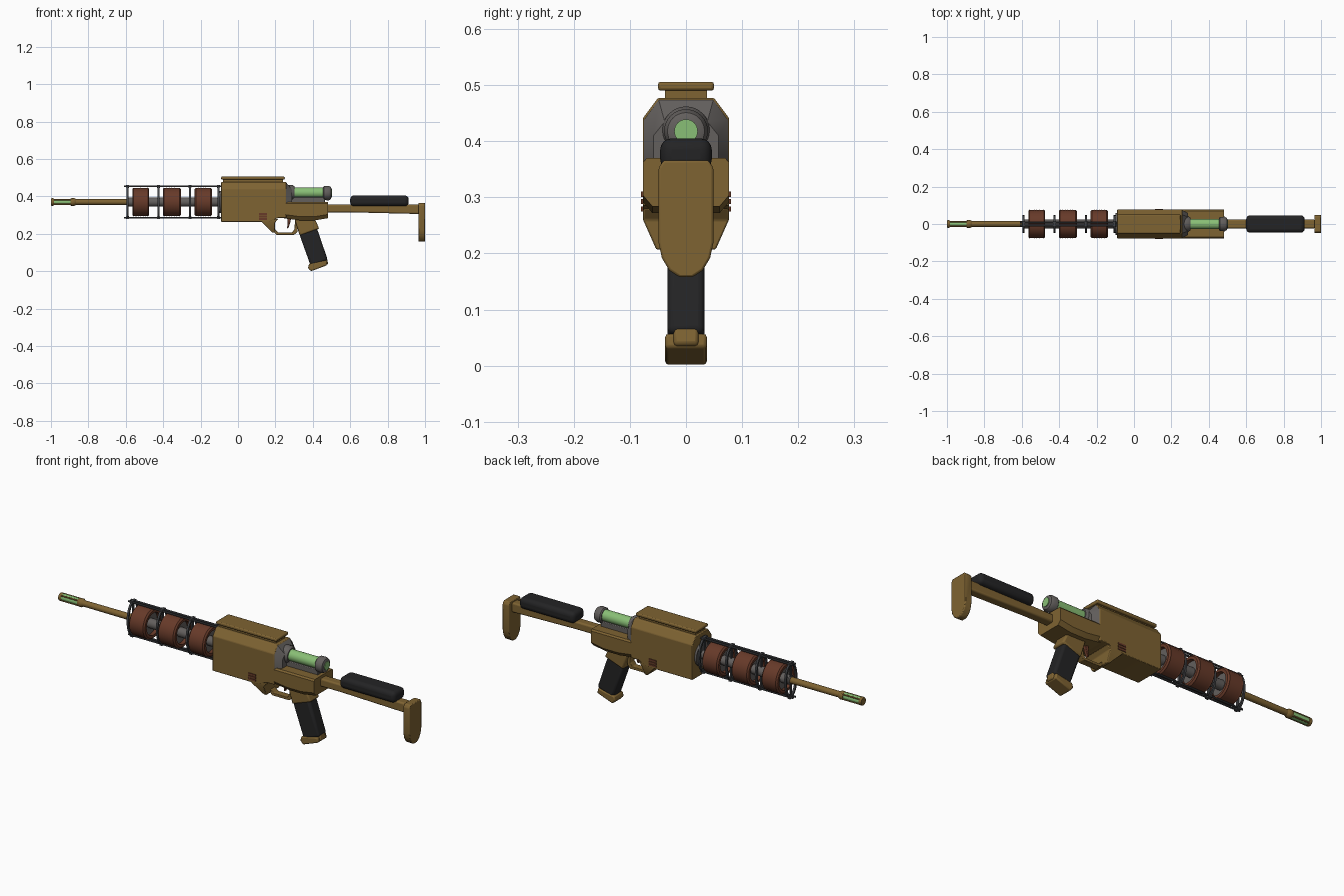
import bpy, bmesh, math
from mathutils import Vector

if "Cube" in bpy.data.objects:
    bpy.data.objects.remove(bpy.data.objects["Cube"])


def mat(name, r, g, b):
    m = bpy.data.materials.new(name)
    m.diffuse_color = (r, g, b, 1)
    m.use_nodes = True
    m.node_tree.nodes["Principled BSDF"].inputs["Base Color"].default_value = m.diffuse_color
    return m


BRASS = mat("brass", 0.21, 0.125, 0.032)
COPPER = mat("copper", 0.135, 0.042, 0.022)
GREY = mat("grey_metal", 0.125, 0.115, 0.11)
DARK = mat("dark_metal", 0.055, 0.057, 0.062)
BLACK = mat("black_rubber", 0.017, 0.017, 0.018)
GREEN = mat("glow_green", 0.25, 0.52, 0.18)


def finish(name, bm, m, bevel=0, segs=2, angle=35):
    bmesh.ops.recalc_face_normals(bm, faces=bm.faces)
    me = bpy.data.meshes.new(name)
    bm.to_mesh(me)
    bm.free()
    ob = bpy.data.objects.new(name, me)
    bpy.context.collection.objects.link(ob)
    me.materials.append(m)
    bpy.ops.object.select_all(action='DESELECT')
    ob.select_set(True)
    bpy.context.view_layer.objects.active = ob
    bpy.ops.object.shade_smooth_by_angle(angle=math.radians(angle))
    if bevel:
        b = ob.modifiers.new("bevel", 'BEVEL')
        b.width, b.segments, b.limit_method = bevel, segs, 'ANGLE'
    return ob


def loft(name, sections, m, bevel=0, segs=2, closed=False):
    """Skin a series of equal-length point loops."""
    bm = bmesh.new()
    rings = [[bm.verts.new(p) for p in s] for s in sections]
    n = len(rings[0])
    pairs = list(zip(rings, rings[1:]))
    if closed:
        pairs.append((rings[-1], rings[0]))
    for a, b in pairs:
        for i in range(n):
            j = (i + 1) % n
            bm.faces.new((a[i], a[j], b[j], b[i]))
    if not closed:
        bm.faces.new(rings[0])
        bm.faces.new(rings[-1])
    return finish(name, bm, m, bevel, segs)


def slab(name, pts, hw, m, bevel=0, segs=2):
    """Side profile (x, z) extruded across y."""
    return loft(name, [[(x, y, z) for x, z in pts] for y in (-hw, hw)], m, bevel, segs)


def box(name, x0, x1, hw, z0, z1, m, bevel=0, segs=2, y=0):
    ob = slab(name, [(x0, z0), (x1, z0), (x1, z1), (x0, z1)], hw, m, bevel, segs)
    ob.location.y = y
    return ob


def lathe(name, prof, zc, m, y=0, n=32, closed=False):
    """Profile (x, radius) spun round an x-parallel axis."""
    t = [2 * math.pi * i / n for i in range(n)]
    return loft(name, [[(x, y + r * math.cos(a), zc + r * math.sin(a)) for a in t]
                       for x, r in prof], m, closed=closed)


AX = 0.37  # barrel axis height

# muzzle with green core, prongs and tip ring
lathe("muzzle_glow", [(-0.995, 0.017), (-0.885, 0.017)], AX, GREEN, n=20)
lathe("muzzle_tip", [(-1, 0.012), (-1, 0.019), (-0.992, 0.021), (-0.985, 0.019)], AX, BRASS, n=20)
lathe("muzzle_collar", [(-0.895, 0.018), (-0.89, 0.021), (-0.875, 0.021), (-0.865, 0.015)], AX, BRASS, n=20)
for i in range(4):
    a = math.pi / 4 + i * math.pi / 2
    lathe("muzzle_prong", [(-0.99, 0.004), (-0.885, 0.004)], AX + 0.017 * math.sin(a), BRASS,
          y=0.017 * math.cos(a), n=8)

# barrel and core
lathe("barrel", [(-0.88, 0.015), (-0.58, 0.016)], AX, BRASS, n=24)
lathe("coil_core", [(-0.595, 0.018), (-0.59, 0.024), (-0.08, 0.024)], AX, GREY)

# three hollow ribbed coils on recessed spools
for x0, x1 in ((-0.565, -0.475), (-0.402, -0.306), (-0.232, -0.14)):
    prof = [(x0, 0.056), (x0, 0.069), (x0 + 0.007, 0.0765)]
    step = (x1 - x0 - 0.014) / 12
    for k in range(1, 12):
        prof.append((x0 + 0.007 + k * step, 0.0765 if k % 2 == 0 else 0.0745))
    prof += [(x1 - 0.007, 0.0765), (x1, 0.069), (x1, 0.056)]
    lathe("coil", prof, AX, COPPER, n=40, closed=True)
    lathe("coil_spool", [(x0 + 0.02, 0.057), (x1 - 0.02, 0.057)], AX, GREY)

# cage hoops, clamps and rods
for x in (-0.59, -0.425, -0.257, -0.105):
    secs = []
    for i in range(32):
        a = 2 * math.pi * i / 32
        c, s = math.cos(a), math.sin(a)
        secs.append([(x + dx, c * (0.042 + d), AX + s * (0.083 + d))
                     for dx, d in ((-.005, -.005), (.005, -.005), (.005, .005), (-.005, .005))])
    loft("cage_hoop", secs, DARK, closed=True)
    for s in (1, -1):
        z = AX + s * 0.084
        box("cage_clamp", x - 0.008, x + 0.008, 0.016, z - 0.008, z + 0.008, DARK, 0.002)
    box("cage_strut", x - 0.004, x + 0.004, 0.006, AX - 0.082, AX + 0.082, DARK)
for s in (1, -1):
    for y in (-0.009, 0.009):
        lathe("cage_rod", [(-0.61, 0.005), (-0.08, 0.005)], AX + s * 0.084, DARK, y=y, n=10)


# main receiver: chamfered section skinned along x
def body_section(x, zt, zb, top=0.05, wide=0.077, shoulder=0.036):
    half = [(wide, zb), (wide, zt - shoulder), (top, zt)]
    return [(x, y, z) for y, z in half] + [(x, -y, z) for y, z in reversed(half)]


loft("receiver", [body_section(-0.09, 0.477, 0.264), body_section(0.165, 0.477, 0.264),
                  body_section(0.215, 0.477, 0.285), body_section(0.258, 0.477, 0.285)], BRASS, 0.003)
loft("receiver_rear_slope", [body_section(0.257, 0.475, 0.366, 0.049, 0.075),
                             body_section(0.29, 0.435, 0.366, 0.038, 0.058, 0.025)], GREY)
lathe("receiver_front_ring", [(-0.1, 0.05), (-0.1, 0.06), (-0.085, 0.06)], AX, GREY)

# top lid
box("lid_neck", -0.08, 0.24, 0.037, 0.47, 0.495, BRASS)
box("lid", -0.09, 0.25, 0.05, 0.49, 0.506, BRASS, 0.005)

# rear lower housing
loft("rear_housing", [[(x, y, z) for y, z in ((0.06, zb), (0.077, zb + 0.02), (0.077, 0.362), (0.07, 0.37),
                                              (-0.07, 0.37), (-0.077, 0.362), (-0.077, zb + 0.02), (-0.06, zb))]
                      for x, zb in ((0.24, 0.284), (0.33, 0.272), (0.41, 0.272), (0.482, 0.284))], BRASS)

# flared wedge in front of the trigger
loft("guard_wedge", [[(x0, -w, z), (x1, -w, z), (x1, w, z), (x0, w, z)]
                     for x0, x1, w, z in ((0.115, 0.215, 0.0765, 0.28), (0.13, 0.198, 0.0765, 0.26),
                                          (0.182, 0.196, 0.053, 0.207))], BRASS, 0.003)

# trigger guard loop
outer = [(0.17, 0.23), (0.205, 0.195), (0.3, 0.195), (0.318, 0.21), (0.325, 0.28)]
inner = [(0.305, 0.28), (0.302, 0.225), (0.29, 0.208), (0.215, 0.208), (0.19, 0.23)]
slab("trigger_guard", outer + inner, 0.018, BRASS, 0.002)
slab("trigger", [(0.262, 0.29), (0.285, 0.29), (0.278, 0.255), (0.268, 0.228), (0.262, 0.23), (0.266, 0.255)],
     0.008, COPPER, 0.002)

# side vents
for y in (-0.077, 0.077):
    for k in range(3):
        z = 0.275 + k * 0.013
        box("side_vent", 0.112, 0.155, 0.003, z, z + 0.009, COPPER, y=y)

# pistol grip
slab("grip_mount", [(0.3, 0.29), (0.33, 0.19), (0.435, 0.228), (0.405, 0.29)], 0.037, BRASS, 0.008)
slab("grip", [(0.328, 0.198), (0.39, 0.025), (0.48, 0.06), (0.42, 0.235)], 0.033, BLACK, 0.012, 3)
slab("grip_base", [(0.374, 0.018), (0.39, 0.0), (0.476, 0.032), (0.472, 0.058), (0.38, 0.04)],
     0.037, BRASS, 0.006)
slab("grip_heel", [(0.45, 0.025), (0.482, 0.038), (0.476, 0.07), (0.45, 0.06)], 0.022, BRASS, 0.006)

# green energy cell with end cap and cradle
CZ = 0.42
lathe("energy_cell", [(0.27, 0.028), (0.47, 0.028)], CZ, GREEN)
lathe("cell_collar", [(0.265, 0.042), (0.29, 0.042), (0.302, 0.034)], CZ, GREY)
lathe("cell_cap", [(0.455, 0.032), (0.46, 0.038), (0.485, 0.039), (0.496, 0.033), (0.5, 0.024)], CZ - 0.002, GREY)
lathe("cell_cap_light", [(0.495, 0.021), (0.503, 0.021)], CZ - 0.002, GREEN)
box("cell_cradle", 0.28, 0.465, 0.022, 0.366, 0.396, GREY, 0.003)

# stock tube, cheek pad and butt plate
slab("stock_tube", [(0.47, 0.315), (0.6, 0.315), (0.97, 0.306), (0.97, 0.356), (0.47, 0.356)], 0.023, BRASS, 0.008, 3)
box("cheek_pad", 0.6, 0.912, 0.046, 0.348, 0.405, BLACK, 0.02, 4)
right = [(0.049, 0.352), (0.049, 0.22), (0.043, 0.192), (0.03, 0.17), (0.012, 0.158)]
plate = [(0.04, 0.366)] + right
ring = plate + [(-y, z) for y, z in reversed(plate)]
loft("butt_plate", [[(x, y, z) for y, z in ring] for x in (0.964, 1.0)], BRASS, 0.004)
